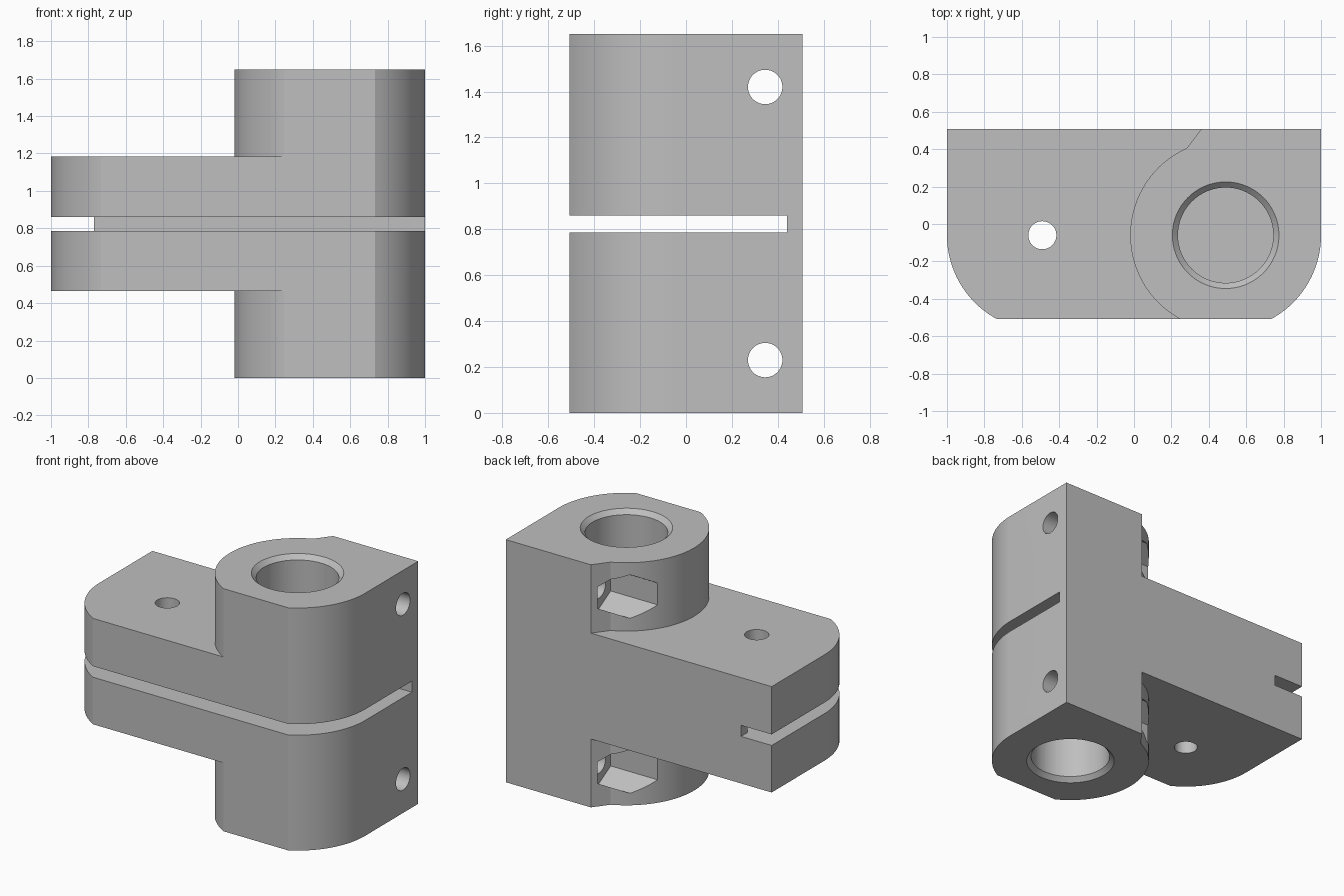
import bpy
import bmesh
from math import sin, cos, pi, radians, sqrt, asin
from mathutils import Matrix, Vector

if "Cube" in bpy.data.objects:
    bpy.data.objects.remove(bpy.data.objects["Cube"])

HEIGHT, HALF_Y = 1.65, 0.508
CX, CY, R = 0.49, -0.06, 0.51          # bore centre and outer rounding radius
PLATE_LOW, PLATE_HIGH = 0.465, 1.185
SLOT_LOW, SLOT_HIGH = 0.785, 0.86

grey = bpy.data.materials.new("plain grey")
grey.use_nodes = True
colour = (0.52, 0.52, 0.52, 1)
grey.diffuse_color = colour
grey.node_tree.nodes["Principled BSDF"].inputs["Base Color"].default_value = colour


def make_object(name, bm):
    bmesh.ops.recalc_face_normals(bm, faces=bm.faces)
    mesh = bpy.data.meshes.new(name)
    bm.to_mesh(mesh)
    bm.free()
    mesh.materials.append(grey)
    obj = bpy.data.objects.new(name, mesh)
    bpy.context.collection.objects.link(obj)
    return obj


def arc(x, y, radius, start, end, steps=40):
    angles = [start + (end - start) * i / steps for i in range(steps + 1)]
    return [(x + radius * cos(a), y + radius * sin(a)) for a in angles]


def prism(name, outline, low, high):
    bm = bmesh.new()
    face = bm.faces.new([bm.verts.new((x, y, low)) for x, y in outline])
    extruded = bmesh.ops.extrude_face_region(bm, geom=[face])["geom"]
    verts = [v for v in extruded if isinstance(v, bmesh.types.BMVert)]
    bmesh.ops.translate(bm, verts=verts, vec=(0, 0, high - low))
    return make_object(name, bm)


def box(name, low, high):
    (x0, y0, z0), (x1, y1, z1) = low, high
    return prism(name, [(x0, y0), (x1, y0), (x1, y1), (x0, y1)], z0, z1)


def cone(name, start, end, r1, r2, sides=64, spin=0):
    """Cylinder, cone or hexagon running from start to end."""
    start, end = Vector(start), Vector(end)
    axis = end - start
    matrix = (Matrix.Translation((start + end) / 2)
              @ axis.to_track_quat('Z', 'Y').to_matrix().to_4x4()
              @ Matrix.Rotation(spin, 4, 'Z'))
    bm = bmesh.new()
    bmesh.ops.create_cone(bm, cap_ends=True, segments=sides, radius1=r1,
                          radius2=r2, depth=axis.length, matrix=matrix)
    return make_object(name, bm)


# Body: full outline with two rounded front corners
drop = asin((HALF_Y + CY) / R)
outline = [(1, HALF_Y), (-1, HALF_Y)]
outline += arc(-CX, CY, R, pi, pi + drop, 24)
outline += arc(CX, CY, R, -drop, 0, 24)
body = prism("clamp_body", outline, 0, HEIGHT)

# Shoulders: leave the clamp tower standing above and below the plate
shoulder = [(0.43, 0.62), (0.36, HALF_Y)]
shoulder += arc(CX, CY, R, radians(114), radians(255), 56)
shoulder += [(0.34, -0.8), (-1.2, -0.8), (-1.2, 0.62)]
cutters = [prism("upper_shoulder", shoulder, PLATE_HIGH, HEIGHT + 0.2),
           prism("lower_shoulder", shoulder, -0.2, PLATE_LOW)]

# Main bore with chamfered mouths, and the small plate hole
cutters.append(cone("bore", (CX, CY, -0.1), (CX, CY, HEIGHT + 0.1), 0.255, 0.255, 96))
for name, face, out in (("top_chamfer", HEIGHT, 1), ("bottom_chamfer", 0, -1)):
    cutters.append(cone(name, (CX, CY, face - 0.08 * out),
                        (CX, CY, face + 0.02 * out), 0.205, 0.305, 96))
cutters.append(cone("plate_hole", (-CX, CY, 0.2), (-CX, CY, 1.4), 0.075, 0.075, 48))

# Clamping slit and horizontal slot, the slot open at the back of the plate end
cutters += [
    box("slit", (0.475, CY, -0.1), (0.505, 0.7, HEIGHT + 0.1)),
    prism("slot", [(-1.2, -0.8), (1.2, -0.8), (1.2, 0.44), (-0.77, 0.44),
                   (-0.77, 0.8), (-1.2, 0.8)], SLOT_LOW, SLOT_HIGH)]

# Cross bolts and their hexagonal nut pockets
for z in (0.23, HEIGHT - 0.23):
    cutters.append(cone("bolt_hole", (-0.3, 0.345, z), (1.2, 0.345, z), 0.075, 0.075, 48))
    pocket = cone("nut_pocket", (-0.3, 0.345, z), (0.415, 0.345, z), 0.148, 0.148, 6)
    # Turn the hexagon so that a corner points straight up
    top = max(v.co.z for v in pocket.data.vertices)
    if top - z < 0.14:
        turn = (Matrix.Translation((0, 0.345, z)) @ Matrix.Rotation(pi / 6, 4, 'X')
                @ Matrix.Translation((0, -0.345, -z)))
        pocket.data.transform(turn)
    cutters.append(pocket)

# Carve the body
bpy.ops.object.select_all(action='DESELECT')
bpy.context.view_layer.objects.active = body
body.select_set(True)
for cutter in cutters:
    mod = body.modifiers.new(cutter.name, 'BOOLEAN')
    mod.operation = 'DIFFERENCE'
    mod.solver = 'EXACT'
    mod.object = cutter
    bpy.ops.object.modifier_apply(modifier=mod.name)
    bpy.data.objects.remove(cutter)

bpy.ops.object.shade_smooth_by_angle(angle=radians(15))
